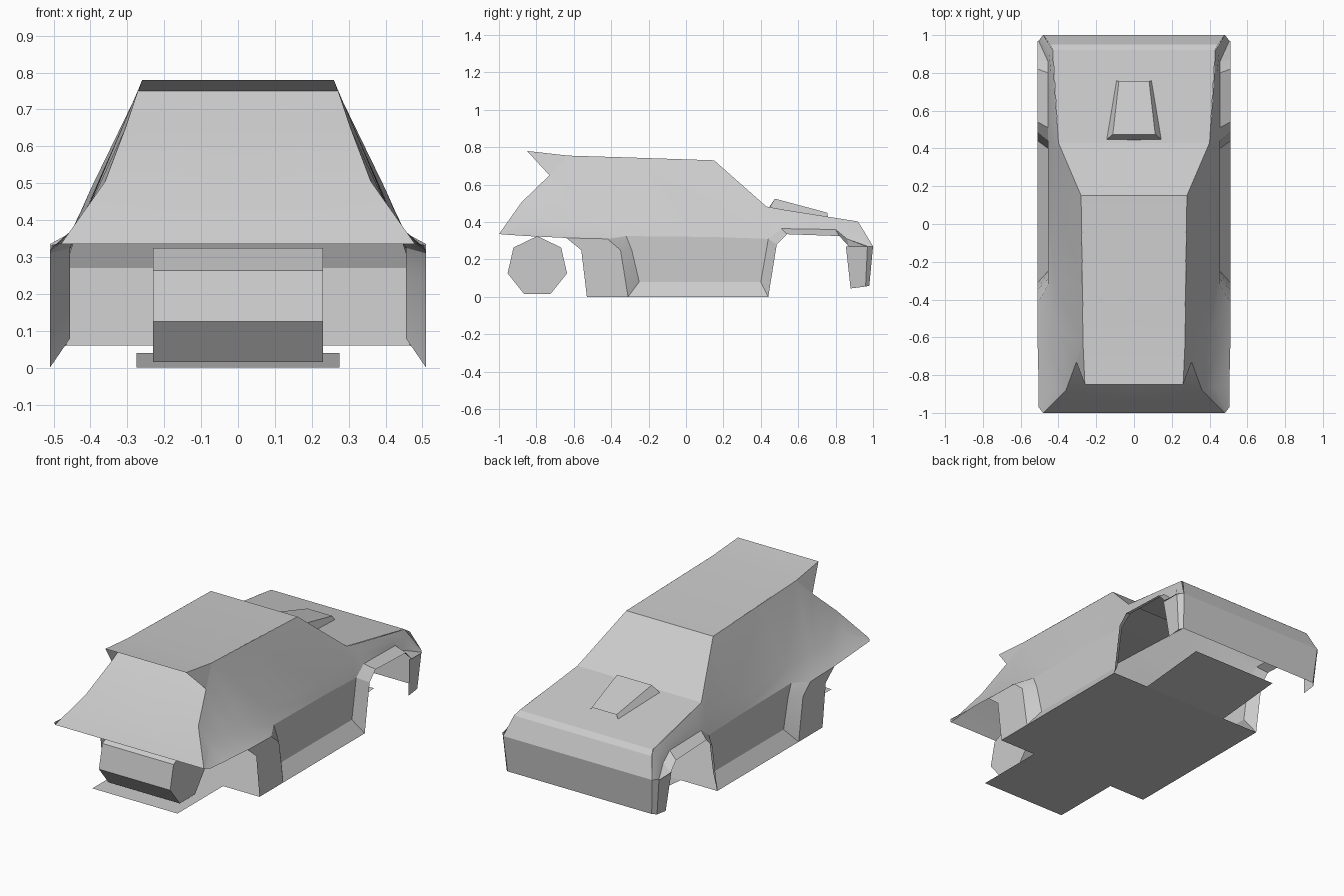
import bpy
import bmesh
import math
from mathutils import Vector

cube = bpy.data.objects.get("Cube")
if cube:
    bpy.data.objects.remove(cube, do_unlink=True)

# One plain body paint
paint = bpy.data.materials.new("light_grey")
paint.use_nodes = True
grey = (0.6, 0.6, 0.6, 1)
paint.diffuse_color = grey
for node in paint.node_tree.nodes:
    if node.type == 'BSDF_PRINCIPLED':
        node.inputs["Base Color"].default_value = grey

parts = []
middle = Vector((0, 0, 0.3))
half_body = 0.455   # door panel
half_flare = 0.51   # sill and wheel arch flares


def finish(name, bm, mirrored):
    mesh = bpy.data.meshes.new(name)
    bm.to_mesh(mesh)
    bm.free()
    obj = bpy.data.objects.new(name, mesh)
    bpy.context.scene.collection.objects.link(obj)
    mesh.materials.append(paint)
    if mirrored:
        mirror = obj.modifiers.new("mirror", 'MIRROR')
        mirror.use_clip = True
    parts.append(obj)
    return obj


def loft(name, rows, facing=None):
    """Skin equal rows of points, mirror across x, and turn the faces outward."""
    bm = bmesh.new()
    grid = [[bm.verts.new(point) for point in row] for row in rows]
    for low, high in zip(grid, grid[1:]):
        for i in range(len(low) - 1):
            bm.faces.new((low[i], low[i + 1], high[i + 1], high[i]))
    bm.normal_update()
    outward = 0
    for face in bm.faces:
        hint = Vector(facing) if facing else face.calc_center_median() - middle
        outward += face.calc_area() * face.normal.dot(hint)
    if outward < 0:
        bmesh.ops.reverse_faces(bm, faces=bm.faces[:])
    return finish(name, bm, True)


def across(stations):
    """Half-width stations become rows running from the centreline to the edge."""
    return [[(0, y, z), (x, y, z)] for x, y, z in stations]


def at_x(x, points):
    return [(x, y, z) for y, z in points]


# Edges shared by neighbouring panels
roof_front = (0.28, 0.15, 0.73)
roof_rear = (0.27, -0.63, 0.755)
spoiler_tip = (0.26, -0.85, 0.78)
window_top = (0.305, -0.73, 0.65)
window_mid = (0.36, -0.88, 0.505)
tail_edge = (0.48, -1, 0.335)
screen_base = (0.4, 0.43, 0.483)
hood_end = (0.43, 0.92, 0.403)
nose_edge = (0.48, 1, 0.27)

# Centre skins: nose, hood, windscreen, roof, spoiler and rear window
loft("hood_and_nose", across([nose_edge, (0.445, 0.95, 0.38), hood_end, screen_base]))
loft("windscreen", across([screen_base, roof_front]))
loft("roof", across([roof_front, roof_rear, spoiler_tip]))
loft("spoiler_underside", across([spoiler_tip, (0.27, -0.64, 0.75)]), (0, -1, -1))
loft("rear_window", across([roof_rear, window_top, window_mid, tail_edge]))

# Spoiler side fin
fin = bmesh.new()
fin.faces.new([fin.verts.new(p) for p in (spoiler_tip, window_top, roof_rear)])
finish("spoiler_fin", fin, True)

# Cabin side and fenders: roof edge, shoulder crease, lower edge
loft("upper_side", [
    [tail_edge, (0.49, -0.99, 0.335), (0.505, -0.97, 0.333)],
    [window_mid, (0.42, -0.86, 0.4), (0.505, -0.85, 0.325)],
    [window_top, (0.42, -0.72, 0.4), (half_flare, -0.64, 0.315)],
    [roof_rear, (0.42, -0.55, 0.4), (half_flare, -0.42, 0.31)],
    [(0.272, -0.3, 0.745), (0.422, -0.3, 0.4), (half_body, -0.32, 0.325)],
    [roof_front, (0.425, 0.15, 0.4), (half_body, 0.15, 0.32)],
    [screen_base, (0.43, 0.44, 0.41), (half_body, 0.44, 0.31)],
    [(0.405, 0.51, 0.468), (0.43, 0.51, 0.415), (half_body, 0.51, 0.365)],
    [(0.425, 0.8, 0.422), (0.44, 0.8, 0.395), (half_body, 0.8, 0.36)],
    [hood_end, (0.45, 0.9, 0.36), (half_body, 0.86, 0.31)],
    [nose_edge, (0.49, 0.99, 0.27), (0.505, 0.97, 0.27)],
])

# Door panel with the sill kicking out at the bottom
loft("door_and_sill", [
    at_x(half_body, [(-0.32, 0.325), (0.15, 0.32), (0.44, 0.31)]),
    at_x(half_body, [(-0.25, 0.08), (0.15, 0.08), (0.4, 0.08)]),
    at_x(half_flare, [(-0.31, 0), (0.15, 0), (0.44, 0)]),
])

# Rear wheel flare and its return to the door
flare_edge = at_x(half_flare, [(-0.42, 0.31), (-0.35, 0.25), (-0.31, 0)])
loft("rear_flare", [
    flare_edge,
    at_x(half_flare, [(-0.64, 0.315), (-0.56, 0.25), (-0.53, 0)]),
])
loft("rear_flare_return", [
    flare_edge,
    at_x(half_body, [(-0.32, 0.325), (-0.29, 0.25), (-0.25, 0.08)]),
], (0.5, 1, 0))

# Front wheel arch lip
loft("front_arch_lip", [
    at_x(half_body, [(0.4, 0.08), (0.44, 0.31), (0.51, 0.365), (0.8, 0.36),
                     (0.86, 0.31), (0.97, 0.27)]),
    at_x(half_flare, [(0.44, 0), (0.485, 0.28), (0.54, 0.335), (0.82, 0.325),
                      (0.87, 0.27), (0.97, 0.268)]),
], (1, 0, 0.5))

# Bumper wrapping round the nose
loft("bumper", [
    [(0, 1, 0.27), nose_edge, (0.505, 0.97, 0.27), (0.505, 0.855, 0.27)],
    [(0, 0.98, 0.06), (0.465, 0.98, 0.06), (0.485, 0.96, 0.055), (0.485, 0.88, 0.045)],
])

# Floor, narrowed between the wheels
for name, width, back, front, rise in (
        ("floor_rear", 0.275, -0.95, -0.53, 0),
        ("floor_middle", half_flare, -0.53, 0.44, 0),
        ("floor_front", 0.275, 0.44, 0.86, 0.04)):
    loft(name, across([(width, back, 0), (width, front, rise)]))

# Hood scoop, opening toward the windscreen
loft("hood_scoop", [
    [(0, 0.445, 0.48), (0.148, 0.445, 0.475), (0.095, 0.76, 0.425)],
    [(0, 0.475, 0.525), (0.112, 0.475, 0.525), (0.08, 0.755, 0.45)],
    [(0, 0.475, 0.525), (0, 0.475, 0.525), (0, 0.755, 0.45)],
])

# Seven-sided drum under the tail
drum = bmesh.new()
bmesh.ops.create_cone(drum, cap_ends=True, segments=7, radius1=0.163,
                      radius2=0.163, depth=0.46)
for vert in drum.verts:
    angle = math.atan2(vert.co.y, vert.co.x)
    nearest = round(angle / (math.tau / 7)) * math.tau / 7
    radius = 0.163
    side = math.copysign(0.23, vert.co.z)
    # a corner points straight up
    vert.co = (side, -0.795 + radius * math.sin(nearest),
               0.162 + radius * math.cos(nearest))
bmesh.ops.recalc_face_normals(drum, faces=drum.faces[:])
drum_obj = finish("rear_drum", drum, False)

# Remove doubled points, then smooth gentle bends and keep the creases
bpy.ops.object.select_all(action='DESELECT')
for obj in parts:
    bm = bmesh.new()
    bm.from_mesh(obj.data)
    bmesh.ops.remove_doubles(bm, verts=bm.verts[:], dist=0.0005)
    bm.to_mesh(obj.data)
    bm.free()
    obj.select_set(True)
bpy.context.view_layer.objects.active = drum_obj
bpy.ops.object.shade_smooth_by_angle(angle=math.radians(25))
